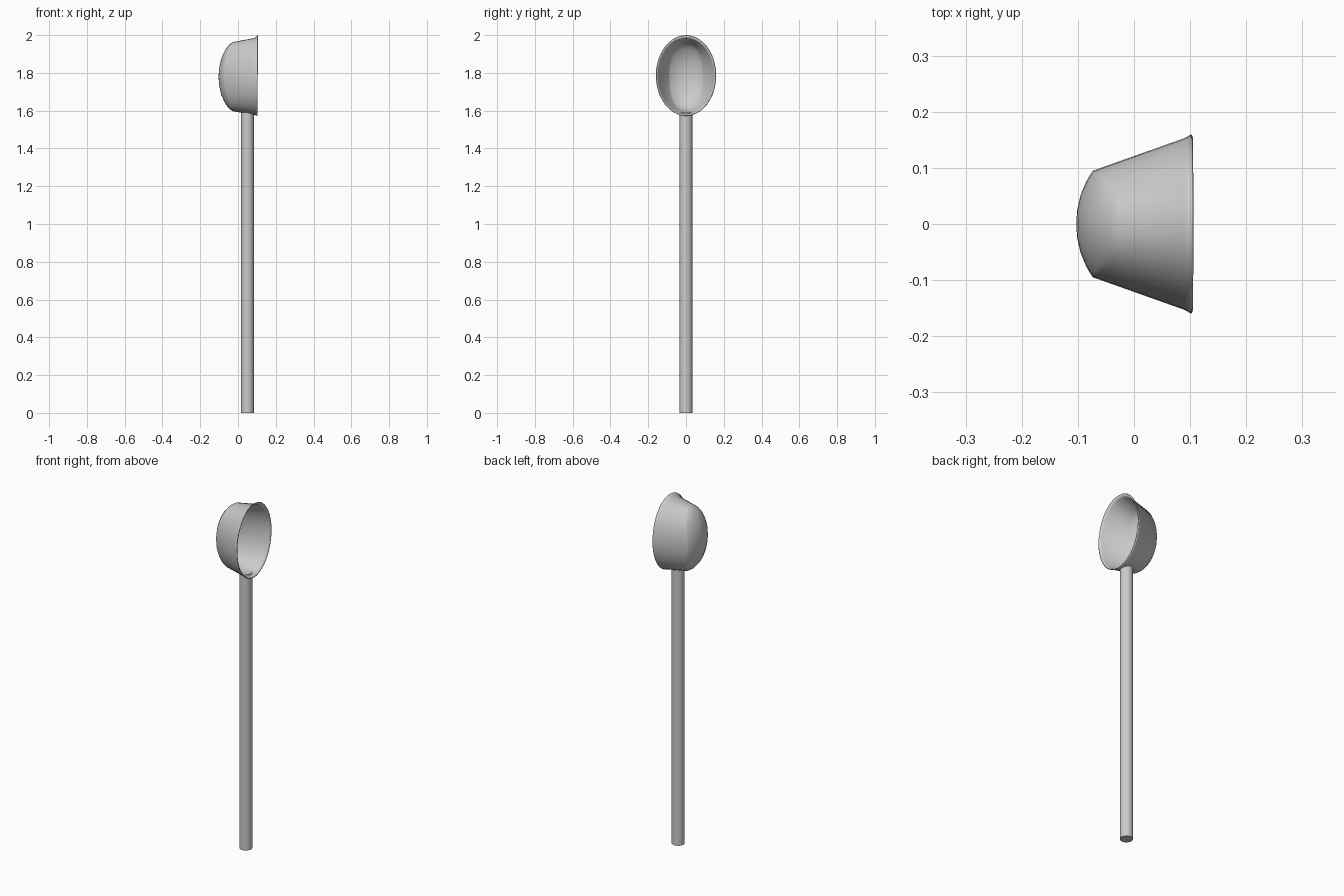
import bpy, bmesh
from math import sin, cos, pi, sqrt, copysign

if "Cube" in bpy.data.objects:
    bpy.data.objects.remove(bpy.data.objects["Cube"])

N = 40


def ring_point(j, a, b, n):
    # point on a superellipse in the y-z plane
    t = 2 * pi * j / N
    c, s = cos(t), sin(t)
    return (a * copysign(abs(c) ** (2 / n), c),
            b * copysign(abs(s) ** (2 / n), s))


def dome(y, z):
    # rounded back of the bowl
    return -0.103 * sqrt(max(0, 1 - (y / 0.135) ** 2 - (z / 0.19) ** 2))


def smooth(obj, angle):
    bpy.ops.object.select_all(action='DESELECT')
    obj.select_set(True)
    bpy.context.view_layer.objects.active = obj
    bpy.ops.object.shade_smooth_by_angle(angle=angle)


# Bowl: flared oval rim, straight wall, domed back
bm = bmesh.new()
rings = []
for x, a, b, zc in ((0.102, 0.160, 0.214, 1.786), (0.09, 0.153, 0.204, 1.781)):
    pts = [ring_point(j, a, b, 2) for j in range(N)]
    rings.append([bm.verts.new((x, y, zc + z)) for y, z in pts])
for k in (1.0, 0.93, 0.8, 0.53, 0.25):
    pts = [ring_point(j, 0.095 * k, 0.183 * k, 2.5) for j in range(N)]
    rings.append([bm.verts.new((dome(y, z), y, 1.78 + z)) for y, z in pts])
for outer, inner in zip(rings, rings[1:]):
    for j in range(N):
        k = (j + 1) % N
        bm.faces.new((outer[j], inner[j], inner[k], outer[k]))
tip = bm.verts.new((-0.103, 0, 1.78))
for j in range(N):
    bm.faces.new((rings[-1][j], tip, rings[-1][(j + 1) % N]))
mesh = bpy.data.meshes.new("bowl")
bm.to_mesh(mesh)
bm.free()
bowl = bpy.data.objects.new("bowl", mesh)
bpy.context.collection.objects.link(bowl)
smooth(bowl, 1.0)
shell = bowl.modifiers.new("shell", 'SOLIDIFY')
shell.thickness = 0.005
shell.offset = -1

# Handle: straight round rod
top = 1.59
bpy.ops.mesh.primitive_cylinder_add(vertices=32, radius=0.034, depth=top,
                                    location=(0.05, 0, top / 2))
handle = bpy.context.object
handle.name = "handle"
smooth(handle, 0.6)
